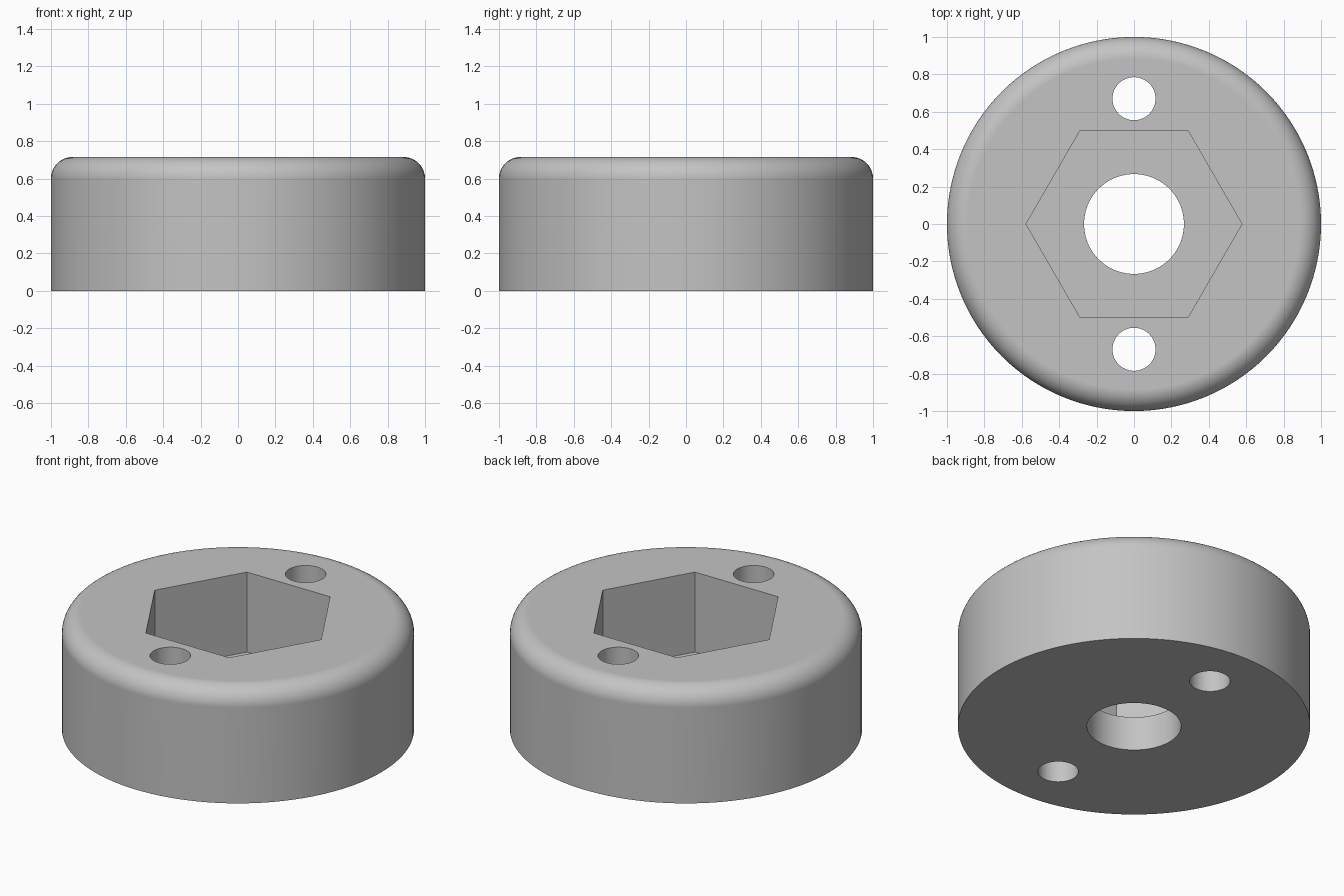
import bpy
import bmesh
from math import radians, sin, cos, pi

HEIGHT, FILLET, FLOOR = 0.715, 0.115, 0.214

cube = bpy.data.objects.get("Cube")
if cube:
    bpy.data.objects.remove(cube, do_unlink=True)

grey = bpy.data.materials.new("plain grey")
grey.use_nodes = True
colour = (0.55, 0.55, 0.55, 1)
grey.diffuse_color = colour
grey.node_tree.nodes["Principled BSDF"].inputs["Base Color"].default_value = colour


def lathe(name, rings, sides):
    """Closed solid made of stacked rings, each given as (radius, height)."""
    bm = bmesh.new()
    loops = [[bm.verts.new((r * cos(2 * pi * i / sides), r * sin(2 * pi * i / sides), z))
              for i in range(sides)] for r, z in rings]
    for low, high in zip(loops, loops[1:]):
        for i in range(sides):
            j = (i + 1) % sides
            bm.faces.new((low[i], low[j], high[j], high[i]))
    bm.faces.new(loops[0][::-1])
    bm.faces.new(loops[-1])
    mesh = bpy.data.meshes.new(name)
    bm.to_mesh(mesh)
    bm.free()
    mesh.materials.append(grey)
    obj = bpy.data.objects.new(name, mesh)
    bpy.context.collection.objects.link(obj)
    return obj


# Round body with a rolled top rim
rim = [(1 - FILLET + FILLET * cos(a), HEIGHT - FILLET + FILLET * sin(a))
       for a in (radians(90 * k / 12) for k in range(13))]
body = lathe("round_body", [(1, 0)] + rim, 128)

# Hexagonal pocket, centre bore and two pin holes
through = (-0.1, HEIGHT + 0.1)
cutters = [
    lathe("hex_pocket_cutter", [(0.577, FLOOR), (0.577, through[1])], 6),
    lathe("bore_cutter", [(0.267, z) for z in through], 96),
]
for side in (-1, 1):
    pin = lathe("pin_hole_cutter", [(0.115, z) for z in through], 64)
    pin.location.y = side * 0.67
    cutters.append(pin)

bpy.ops.object.select_all(action="DESELECT")
bpy.context.view_layer.objects.active = body
body.select_set(True)
for cutter in cutters:
    cutter.hide_render = True
    mod = body.modifiers.new("cut", "BOOLEAN")
    mod.operation = "DIFFERENCE"
    mod.solver = "EXACT"
    mod.object = cutter
    bpy.ops.object.modifier_apply(modifier=mod.name)
    bpy.data.objects.remove(cutter, do_unlink=True)

# Smooth curves, crisp corners, flat top face
bpy.ops.object.shade_smooth_by_angle(angle=radians(30))
weighted = body.modifiers.new("flat_face_normals", "WEIGHTED_NORMAL")
weighted.keep_sharp = True
